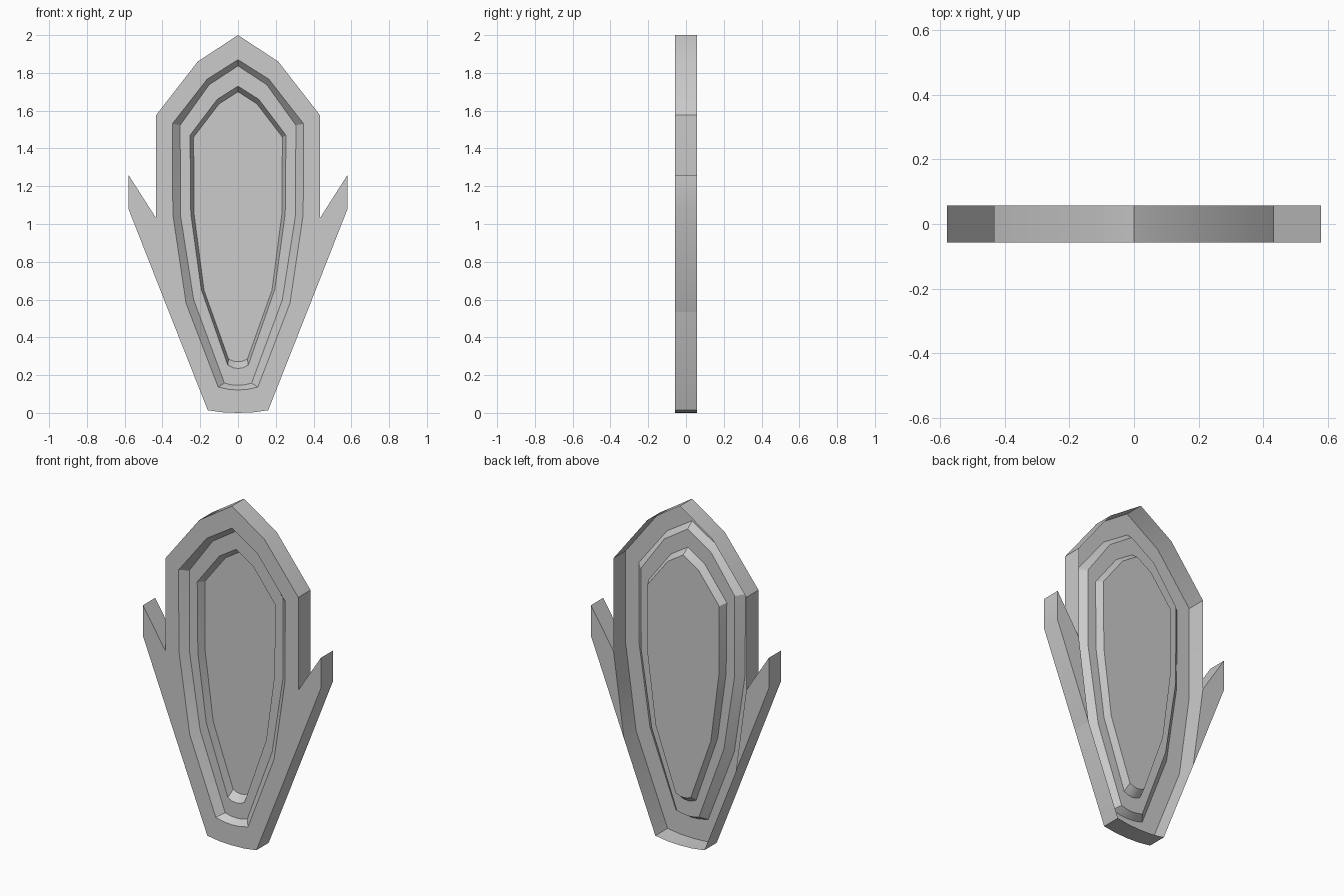
import bpy, math

if "Cube" in bpy.data.objects:
    bpy.data.objects.remove(bpy.data.objects["Cube"])

FRONT, BACK = -0.057, 0.057

# Half outlines (x, z), from top point to bottom centre
rim = [(0, 2), (.213, 1.86), (.433, 1.577), (.433, 1.03), (.365, .533), (.16, .014), (.08, .003), (0, 0)]
step1_outer = [(0, 1.87), (.163, 1.767), (.348, 1.53), (.345, 1.05), (.275, .58), (.105, .137), (.052, .125), (0, .121)]
step1_inner = [(0, 1.837), (.153, 1.737), (.306, 1.523), (.305, 1.05), (.235, .6), (.072, .158), (.036, .149), (0, .146)]
step2_outer = [(0, 1.73), (.11, 1.66), (.254, 1.47), (.25, 1.055), (.195, .655), (.054, .252), (.027, .239), (0, .235)]
step2_inner = [(0, 1.70), (.1, 1.636), (.235, 1.46), (.232, 1.05), (.18, .65), (.05, .285), (.025, .274), (0, .271)]
wing = [(.433, 1.03), (.58, 1.26), (.58, 1.08), (.365, .533)]


def mirrored(half):
    return half + [(-x, z) for x, z in half[-2:0:-1]]


def loft(name, rings, closed=True, cap_start=False):
    """Join equal-length outlines given as (outline, y); cap the last one."""
    n = len(rings[0][0])
    verts = [(x, y, z) for outline, y in rings for x, z in outline]
    faces = []
    for r in range(len(rings) - 1):
        a, b = r * n, (r + 1) * n
        for j in range(n if closed else n - 1):
            k = (j + 1) % n
            faces.append((a + k, a + j, b + j, b + k))
    faces.append(tuple(reversed(range(len(verts) - n, len(verts)))))
    if cap_start:
        faces.append(tuple(range(n)))
    mesh = bpy.data.meshes.new(name)
    mesh.from_pydata(verts, [], faces)
    obj = bpy.data.objects.new(name, mesh)
    bpy.context.collection.objects.link(obj)
    bpy.ops.object.select_all(action='DESELECT')
    obj.select_set(True)
    bpy.context.view_layer.objects.active = obj
    bpy.ops.object.shade_smooth_by_angle(angle=math.radians(25))
    return obj


# Open-backed shell with a two-step sunken panel
loft("shield_body", [
    (mirrored(rim), BACK), (mirrored(rim), FRONT),
    (mirrored(step1_outer), FRONT), (mirrored(step1_inner), FRONT + .04),
    (mirrored(step2_outer), FRONT + .04), (mirrored(step2_inner), FRONT + .083)])

# Solid pointed wings on both sides; the body wall closes their inner side
left = [(-x, z) for x, z in reversed(wing)]
for name, outline in (("right_wing", wing), ("left_wing", left)):
    loft(name, [(outline, BACK), (outline, FRONT)], closed=False, cap_start=True)
